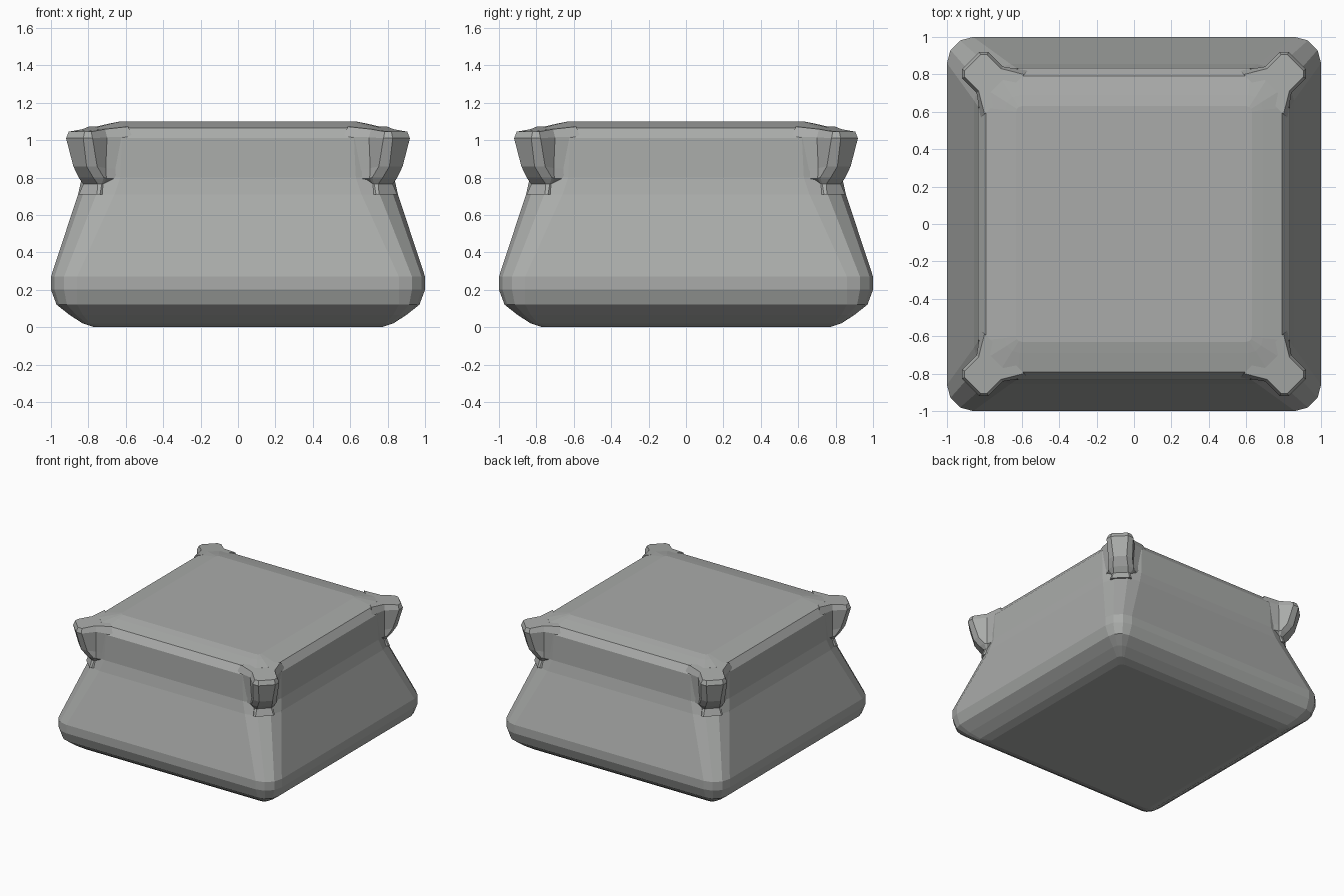
import bpy, bmesh, math

if "Cube" in bpy.data.objects:
    bpy.data.objects.remove(bpy.data.objects["Cube"])

grey = bpy.data.materials.new("warm_grey")
grey.diffuse_color = (0.40, 0.41, 0.40, 1)
grey.use_nodes = True
grey.node_tree.nodes["Principled BSDF"].inputs["Base Color"].default_value = grey.diffuse_color


def loft(name, rings):
    """Skin a stack of equal-length point rings and cap both ends."""
    bm = bmesh.new()
    vr = [[bm.verts.new(p) for p in r] for r in rings]
    n = len(vr[0])
    for a, b in zip(vr, vr[1:]):
        for i in range(n):
            j = (i + 1) % n
            bm.faces.new((a[i], a[j], b[j], b[i]))
    bm.faces.new(list(reversed(vr[0])))
    bm.faces.new(vr[-1])
    bmesh.ops.recalc_face_normals(bm, faces=bm.faces)
    me = bpy.data.meshes.new(name)
    bm.to_mesh(me)
    bm.free()
    me.materials.append(grey)
    ob = bpy.data.objects.new(name, me)
    bpy.context.collection.objects.link(ob)
    return ob


def rounded_square(z, half, flat, seg=3):
    pts = []
    r = half - flat
    for q, (sx, sy) in enumerate([(1, 1), (-1, 1), (-1, -1), (1, -1)]):
        for k in range(seg + 1):
            a = math.radians(90 * (q + k / seg))
            pts.append((sx * flat + r * math.cos(a), sy * flat + r * math.sin(a), z))
    return pts


# Body: height, half width, half length of the straight side
body = [(0, .77, .73), (.02, .83, .79), (.065, .90, .83), (.12, .97, .86),
        (.20, 1, .86), (.27, 1, .86), (.71, .855, .66), (.80, .835, .63),
        (1.01, .83, .62), (1.065, .79, .62), (1.088, .69, .61), (1.10, .63, .60)]
loft("cushion_body", [rounded_square(*s) for s in body])

# Corner lugs: z at tip, z at root, reach along diagonal, half width,
# chamfer, half width of the flared root
lug = [(.71, .71, 1.135, .08, .012, .08),
       (.765, .765, 1.115, .07, .015, .10),
       (.80, .79, 1.15, .095, .04, .16),
       (.86, .84, 1.195, .09, .04, .17),
       (1.01, 1.02, 1.235, .10, .035, .18),
       (1.045, 1.072, 1.22, .085, .025, .15)]


def lug_ring(angle, z, zr, d, w, c, wr):
    half = [(d, w - c, z), (d - c, w, z), (min(1.09, d - c - .005), w, (z + zr) / 2), (.98, wr, zr)]
    pts = half + [(x, -p, h) for x, p, h in reversed(half)]
    ca, sa = math.cos(angle), math.sin(angle)
    return [(x * ca - p * sa, x * sa + p * ca, h) for x, p, h in pts]


for i, nm in enumerate(["back_right", "back_left", "front_left", "front_right"]):
    ang = math.radians(45 + 90 * i)
    loft("corner_lug_" + nm, [lug_ring(ang, *s) for s in lug])
